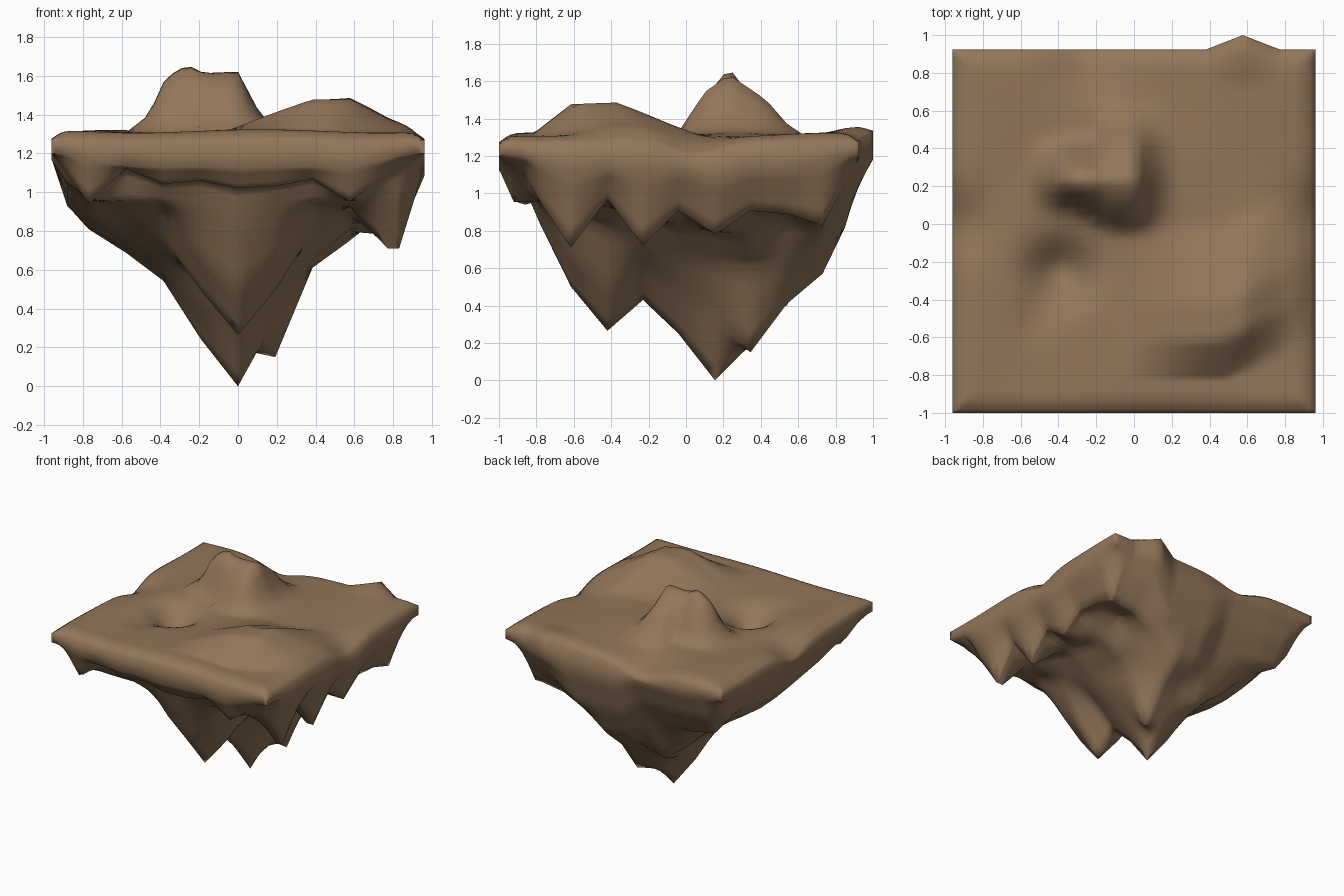
import bpy, bmesh, math

if "Cube" in bpy.data.objects:
    bpy.data.objects.remove(bpy.data.objects["Cube"])

# Grid lines of the island; each cell is divided SUB times
XS = [-.96, -.88, -.77, -.576, -.384, -.192, 0, .192, .384, .576, .77, .83, .96]
YS = [-1, -.92, -.86, -.78, -.615, -.42, -.23, -.04, .155, .345, .54, .73, .85, .925]
SUB = 4
X0, X1, Y0, Y1 = XS[0], XS[-1], YS[0], YS[-1]


def curve(t, pts):
    """Piecewise linear profile."""
    if t <= pts[0][0]:
        return pts[0][1]
    for (a, u), (b, v) in zip(pts, pts[1:]):
        if t <= b:
            return u + (v - u) * (t - a) / (b - a)
    return pts[-1][1]


# Profiles of the upper side
HILL_X = [(-.58, 0), (-.46, .1), (-.38, .29), (-.31, .35), (-.25, .365), (-.16, .31),
          (0, .31), (.12, .07), (.21, 0)]
HILL_Y = [(-.05, 0), (.1, .26), (.23, .365), (.43, .21), (.54, .07), (.64, 0)]
MOUND_X = [(-.05, 0), (.19, .09), (.38, .16), (.58, .165), (.77, .06), (.92, 0)]
MOUND_Y = [(-.82, 0), (-.615, .165), (-.42, .165), (-.23, .09), (0, 0)]
# Hollows in the upper side: x, y, depth, radius
HOLLOWS = [(-.39, -.25, .17, .21), (-.5, -.5, .03, .15), (-.25, .88, .08, .28),
           (-.96, 0, .08, .22), (.96, .05, .07, .22)]
# Profiles of the underside
SPIRE = [(0, 0), (.19, .24), (.31, .46), (.38, .54), (.58, .69), (.77, .81), (.96, 1.02), (1.3, 1.2)]
SPUR = [(0, .265), (.19, .49), (.31, .74), (.42, .95), (.6, 1.2)]
BASE = [(0, 1.13), (.08, 1.04), (.19, .96), (.4, .92)]
LIMIT = [(0, 1.08), (.08, .8), (.19, .54), (.3, 0)]
THIN = [(0, 1.17), (.075, .98), (.08, .92), (.19, .8), (.4, 0)]
# Hanging rim along the right and front sides
RIM_RIGHT = [(-1, 1.12), (-.81, 1.0), (-.615, .71), (-.42, .97), (-.23, .72), (-.04, .91),
             (.155, .78), (.35, .91), (.54, .89), (.73, .83), (.925, 1.12)]
RIM_FRONT = [(-.96, 1.14), (-.77, .94), (-.58, 1.12), (-.38, 1.04), (-.19, 1.06), (0, 1.02),
             (.19, 1.03), (.38, 1.07), (.58, .95), (.77, 1.08), (.96, 1.12)]
# Ridges hanging from the underside: start, end, side slope
TIP, SHOULDER, LOBE = (0, .155, 0), (.192, .345, .15), (.384, .54, .61)
RIDGES = [(TIP, SHOULDER, 2.4), (SHOULDER, (.192, .54, .41), 2.4),
          ((.192, .54, .41), (.192, .73, .57), 1.2), (LOBE, (.576, .345, .75), 1.6),
          ((.576, .345, .75), (.77, .155, .78), 1.6), (LOBE, (.384, .73, .71), 1.4),
          (LOBE, (.576, .73, .8), 1.2), ((0, -.23, .43), (0, -.42, .265), 1.6),
          ((-.192, .54, .4), (-.384, .54, .54), 1.2), ((-.384, .54, .54), (-.77, .73, .83), 1.2),
          ((-.384, .155, .55), (-.77, -.04, .82), 1.0), ((-.77, -.04, .82), (-.77, -.42, .88), 1.0)]


def edge(x, y):
    return min(x - X0, X1 - x, y - Y0, Y1 - y)


def beak(x, y):
    """Small point sticking out of the back rim."""
    return max(0, 1 - abs(x - .576) / .192) * max(0, 1 - (Y1 - y) / .192)


def ridge(x, y, a, b, slope):
    dx, dy = b[0] - a[0], b[1] - a[1]
    t = min(1, max(0, ((x - a[0]) * dx + (y - a[1]) * dy) / (dx * dx + dy * dy)))
    return a[2] + t * (b[2] - a[2]) + slope * math.hypot(x - a[0] - t * dx, y - a[1] - t * dy)


def top(x, y):
    yy = y if x > -.19 or y < .23 else .23 + (y - .23) * 1.75
    if y < .23:
        yy -= .1 * min(1, max(0, -.12 - x) / .2) * min(1, (.23 - y) / .1)
    z = 1.315 + curve(x, HILL_X) * curve(yy, HILL_Y) / .365
    z += curve(x, MOUND_X) * curve(y - .5 * max(0, x - .48), MOUND_Y) / .165
    for hx, hy, depth, r in HOLLOWS:
        z -= depth * math.exp(-((x - hx) ** 2 + (y - hy) ** 2) / (r * r * .6))
    z += .01 * math.sin(5 * x + 1) * math.sin(6 * y)
    return z - curve(edge(x, y), [(0, .045), (.05, .01), (.1, 0)]) + .06 * beak(x, y)


def bottom(x, y):
    dx, dy = x * (1.3 if x > 0 else 1), (y - .155) * (.8 if y > .155 else 1)
    z = min(curve(edge(x, y), BASE), curve(math.hypot(dx, dy), SPIRE),
            curve(math.hypot(x, y + .42), SPUR))
    for a, b, slope in RIDGES:
        z = min(z, ridge(x, y, a, b, slope))
    # hanging rims
    w = curve(x, [(.6, 0), (.77, 1), (.83, 1), (.96, 0)])
    z += (curve(y, RIM_RIGHT) - z) * w
    w = curve(y, [(-1, 0), (-.92, 1), (-.86, 1), (-.78, 0)])
    z += (max(curve(x, RIM_FRONT), z if x > .6 else 0) - z) * w
    # thin edge at the left and back
    z = max(z, curve(edge(x, y), THIN if x < -.1 and y > -.7 else LIMIT))
    corner = max(0, abs(x) + abs(y + .04) - 1.6)
    return min(z + .35 * corner + .1 * beak(x, y), 1.2)


def facet(x, y):
    """Underside height, interpolated between the grid lines."""
    def column(gx):
        return curve(y, [(gy, bottom(gx, gy)) for gy in YS])
    i = max(k for k in range(len(XS) - 1) if XS[k] <= x + 1e-9)
    return curve(x, [(XS[i], column(XS[i])), (XS[i + 1], column(XS[i + 1]))])


def divide(lines):
    return [a + (b - a) * k / SUB for a, b in zip(lines, lines[1:]) for k in range(SUB)] + lines[-1:]


def sheet(bm, height):
    rows = [[bm.verts.new((x, y + .075 * beak(x, y), height(x, y))) for x in divide(XS)]
            for y in divide(YS)]
    for r, s in zip(rows, rows[1:]):
        for i in range(len(r) - 1):
            bm.faces.new((r[i], r[i + 1], s[i + 1], s[i]))
    return rows


def loop(r):
    return (r[0][:-1] + [row[-1] for row in r[:-1]] + r[-1][:0:-1]
            + [row[0] for row in r[:0:-1]])


# Floating island: upper sheet, lower sheet and the rim wall joining them
bm = bmesh.new()
a, b = loop(sheet(bm, top)), loop(sheet(bm, facet))
for k in range(len(a)):
    m = (k + 1) % len(a)
    bm.faces.new((a[k], a[m], b[m], b[k]))
bmesh.ops.recalc_face_normals(bm, faces=bm.faces)
mesh = bpy.data.meshes.new("floating_island")
bm.to_mesh(mesh)
bm.free()
island = bpy.data.objects.new("floating_island", mesh)
bpy.context.collection.objects.link(island)

# Earth colour
earth = bpy.data.materials.new("earth_brown")
earth.diffuse_color = (.29, .18, .10, 1)
earth.use_nodes = True
earth.node_tree.nodes["Principled BSDF"].inputs["Base Color"].default_value = earth.diffuse_color
mesh.materials.append(earth)

bpy.context.view_layer.objects.active = island
island.select_set(True)
bpy.ops.object.shade_smooth_by_angle(angle=math.radians(80))
